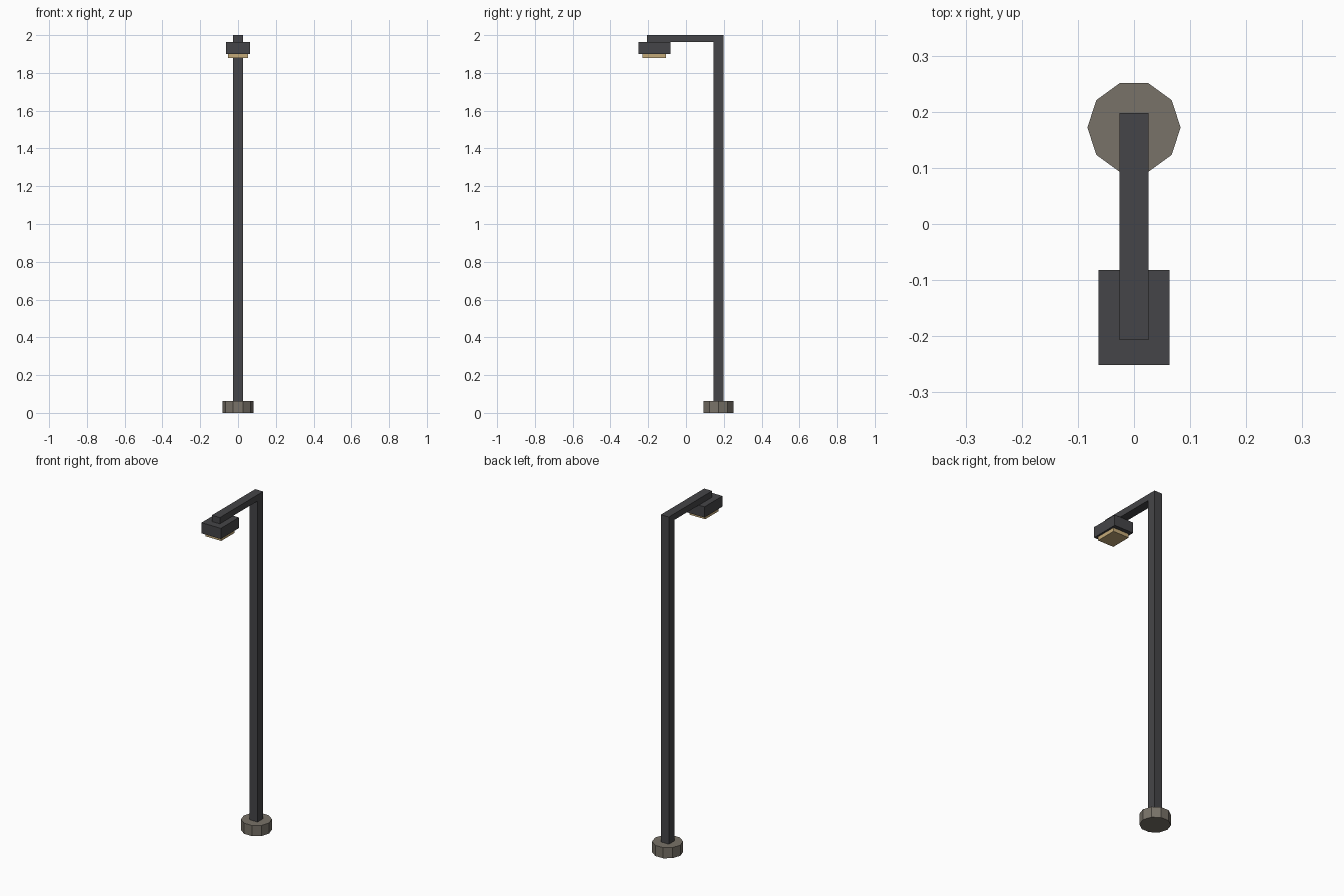
import bpy, bmesh
from mathutils import Vector

if "Cube" in bpy.data.objects:
    bpy.data.objects.remove(bpy.data.objects["Cube"])


def material(name, rgb):
    m = bpy.data.materials.new(name)
    m.diffuse_color = (*rgb, 1)
    m.use_nodes = True
    m.node_tree.nodes["Principled BSDF"].inputs["Base Color"].default_value = m.diffuse_color
    return m


metal = material("dark_metal", (0.06, 0.06, 0.065))
stone = material("stone", (0.19, 0.17, 0.14))
glow = material("warm_glass", (0.55, 0.40, 0.19))


def prism(name, points, direction, mat):
    """Flat polygon pushed along a direction into a closed solid."""
    bm = bmesh.new()
    face = bm.faces.new([bm.verts.new(p) for p in points])
    res = bmesh.ops.extrude_face_region(bm, geom=[face], use_keep_orig=True)
    moved = [v for v in res["geom"] if isinstance(v, bmesh.types.BMVert)]
    bmesh.ops.translate(bm, verts=moved, vec=Vector(direction))
    bmesh.ops.recalc_face_normals(bm, faces=bm.faces)
    mesh = bpy.data.meshes.new(name)
    bm.to_mesh(mesh)
    bm.free()
    mesh.materials.append(mat)
    obj = bpy.data.objects.new(name, mesh)
    bpy.context.collection.objects.link(obj)
    return obj


def box(name, half_x, y0, y1, z0, z1, mat):
    pts = [(-half_x, y0, z0), (half_x, y0, z0), (half_x, y1, z0), (-half_x, y1, z0)]
    return prism(name, pts, (0, 0, z1 - z0), mat)


# ten-sided foot
bpy.ops.mesh.primitive_cylinder_add(vertices=10, radius=0.083, depth=0.063,
                                    location=(0, 0.172, 0.0315), rotation=(0, 0, 1.5707963))
base = bpy.context.object
base.name = "base"
base.data.materials.append(stone)

# post and arm as one L-shaped profile
profile = [(0.146, 0.05), (0.198, 0.05), (0.198, 2.0),
           (-0.207, 2.0), (-0.207, 1.963), (0.146, 1.963)]
prism("post_and_arm", [(-0.026, y, z) for y, z in profile], (0.052, 0, 0), metal)

# lamp head hanging under the arm, with its light panel
box("lamp_head", 0.063, -0.251, -0.082, 1.90, 1.963, metal)
box("light_panel", 0.052, -0.231, -0.105, 1.878, 1.90, glow)
